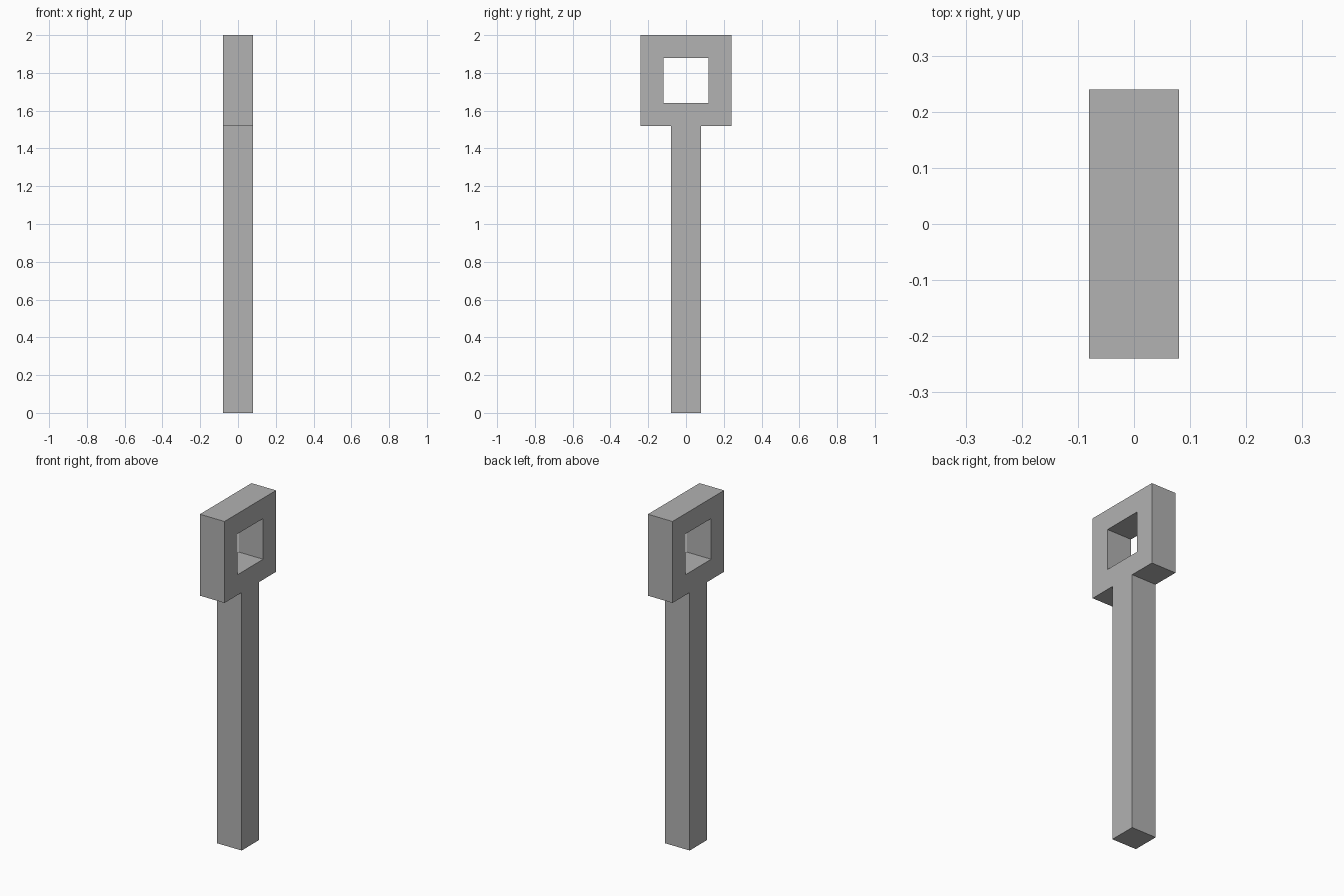
import bpy
import bmesh

if "Cube" in bpy.data.objects:
    bpy.data.objects.remove(bpy.data.objects["Cube"])

HALF_DEPTH = 0.08

# Profile in the YZ plane: narrow shaft carrying a square head with a square hole
half_outline = [(0.08, 0.0), (0.08, 1.52), (0.24, 1.52), (0.24, 2.0)]
outline = half_outline + [(-y, z) for y, z in reversed(half_outline)]
hole = [(-0.12, 1.64), (0.12, 1.64), (0.12, 1.88), (-0.12, 1.88)]

bm = bmesh.new()


def add_loop(points):
    verts = [bm.verts.new((-HALF_DEPTH, y, z)) for y, z in points]
    return [bm.edges.new((v, verts[(i + 1) % len(verts)])) for i, v in enumerate(verts)]


# Fill the profile around the hole, then extrude it through the thickness
edges = add_loop(outline) + add_loop(hole)
bmesh.ops.triangle_fill(bm, edges=edges, use_beauty=True, normal=(-1, 0, 0))
result = bmesh.ops.extrude_face_region(bm, geom=bm.faces[:], use_keep_orig=True)
moved = [g for g in result["geom"] if isinstance(g, bmesh.types.BMVert)]
bmesh.ops.translate(bm, verts=moved, vec=(2 * HALF_DEPTH, 0, 0))
bmesh.ops.recalc_face_normals(bm, faces=bm.faces[:])

mesh = bpy.data.meshes.new("post_with_square_eye")
bm.to_mesh(mesh)
bm.free()

# Plain grey finish
grey = bpy.data.materials.new("plain_grey")
grey.diffuse_color = (0.445, 0.445, 0.445, 1.0)
grey.use_nodes = True
grey.node_tree.nodes["Principled BSDF"].inputs["Base Color"].default_value = grey.diffuse_color
mesh.materials.append(grey)

post = bpy.data.objects.new("post_with_square_eye", mesh)
bpy.context.collection.objects.link(post)
